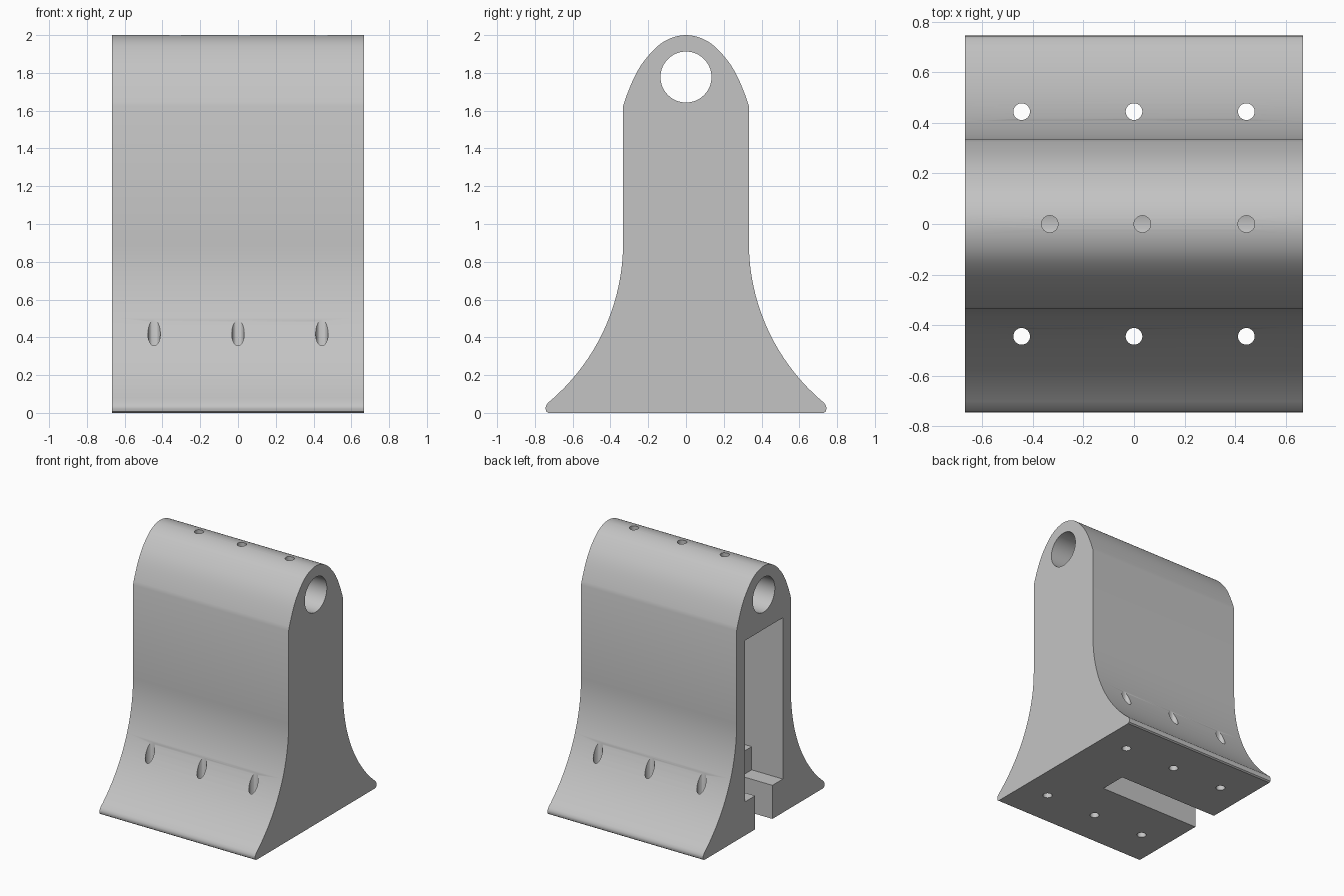
import bpy
import bmesh
from math import sin, cos, radians, pi
from mathutils import Matrix

cube = bpy.data.objects.get("Cube")
if cube:
    bpy.data.objects.remove(cube, do_unlink=True)

HALF_X = 0.667
HALF_Y = 0.333

grey = bpy.data.materials.new("plain grey")
grey.diffuse_color = (0.55, 0.55, 0.55, 1)
grey.use_nodes = True
grey.node_tree.nodes["Principled BSDF"].inputs["Base Color"].default_value = (0.55, 0.55, 0.55, 1)


def add_object(name, bm):
    bmesh.ops.recalc_face_normals(bm, faces=bm.faces)
    mesh = bpy.data.meshes.new(name)
    bm.to_mesh(mesh)
    bm.free()
    mesh.materials.append(grey)
    obj = bpy.data.objects.new(name, mesh)
    bpy.context.collection.objects.link(obj)
    return obj


def smooth_crown(points, steps=5):
    """Catmull-Rom curve through the crown points, mirrored past the apex."""
    y0, z0 = points[1]
    pts = [(-y0, z0)] + points + [(0.342, 1.54)]
    out = []
    for a, b, c, d in zip(pts, pts[1:], pts[2:], pts[3:]):
        for i in range(steps):
            t = i / steps
            out.append(tuple(
                0.5 * (2 * q + (r - p) * t + (2 * p - 5 * q + 4 * r - s) * t * t
                       + (3 * q - p - 3 * r + s) * t ** 3)
                for p, q, r, s in zip(a, b, c, d)))
    return out + [points[-1]]


# Half profile: crown, straight wall, flared skirt, rounded toe
half = smooth_crown([(0, 2), (0.11, 1.97), (0.2, 1.89), (0.27, 1.785), (HALF_Y, 1.625)])
R, SWEEP = 1.10, radians(50.4)
half += [(HALF_Y + R * (1 - cos(SWEEP * i / 24)), 0.9 - R * sin(SWEEP * i / 24))
         for i in range(25)]
half += [(0.742, 0.035), (0.744, 0.022), (0.740, 0.008), (0.729, 0)]
profile = half + [(-y, z) for y, z in reversed(half[1:])]

# Body extruded along x
bm = bmesh.new()
face = bm.faces.new([bm.verts.new((-HALF_X, y, z)) for y, z in profile])
ext = bmesh.ops.extrude_face_region(bm, geom=[face])
bmesh.ops.translate(bm, vec=(2 * HALF_X, 0, 0),
                    verts=[v for v in ext["geom"] if isinstance(v, bmesh.types.BMVert)])
body = add_object("clamp_body", bm)


def cut(obj):
    obj.hide_render = True
    mod = body.modifiers.new("cut", "BOOLEAN")
    mod.operation = "DIFFERENCE"
    mod.solver = "EXACT"
    mod.object = obj
    bpy.context.view_layer.objects.active = body
    bpy.ops.object.modifier_apply(modifier=mod.name)
    bpy.data.objects.remove(obj, do_unlink=True)


def cut_box(name, x0, x1, half_y, z0, z1):
    bm = bmesh.new()
    bmesh.ops.create_cube(bm, size=1)
    bmesh.ops.scale(bm, vec=(x1 - x0, 2 * half_y, z1 - z0), verts=bm.verts)
    bmesh.ops.translate(bm, vec=((x0 + x1) / 2, 0, (z0 + z1) / 2), verts=bm.verts)
    cut(add_object(name, bm))


def cut_cylinder(name, radius, length, centre, sides, along_x=False):
    bm = bmesh.new()
    bmesh.ops.create_cone(bm, cap_ends=True, segments=sides, radius1=radius,
                          radius2=radius, depth=length)
    if along_x:
        bmesh.ops.rotate(bm, matrix=Matrix.Rotation(pi / 2, 3, "Y"), verts=bm.verts)
    bmesh.ops.translate(bm, vec=centre, verts=bm.verts)
    cut(add_object(name, bm))


# Cavity open at one end, with a raised inner step and a narrow floor slot
cut_box("cavity", -0.8, 0.2, 0.233, 0.44, 1.51)
cut_box("entry_pocket", -0.8, -0.4, 0.233, 0.26, 0.6)
cut_box("floor_slot", -0.8, 0.2, 0.105, -0.1, 0.6)

# Shaft bore and the small holes above it
cut_cylinder("shaft_bore", 0.135, 2, (0, 0, 1.778), 64, along_x=True)
for x in (-0.333, 0.033, 0.444):
    cut_cylinder("oil_hole", 0.033, 0.4, (x, 0, 1.98), 32)

# Bolt holes through both skirts
for y in (-0.444, 0.444):
    for x in (-0.444, 0, 0.444):
        cut_cylinder("bolt_hole", 0.033, 1, (x, y, 0.4), 32)

# Smooth curved surfaces, sharp edges
bpy.ops.object.select_all(action="DESELECT")
body.select_set(True)
bpy.context.view_layer.objects.active = body
bpy.ops.object.shade_smooth_by_angle(angle=radians(30))
